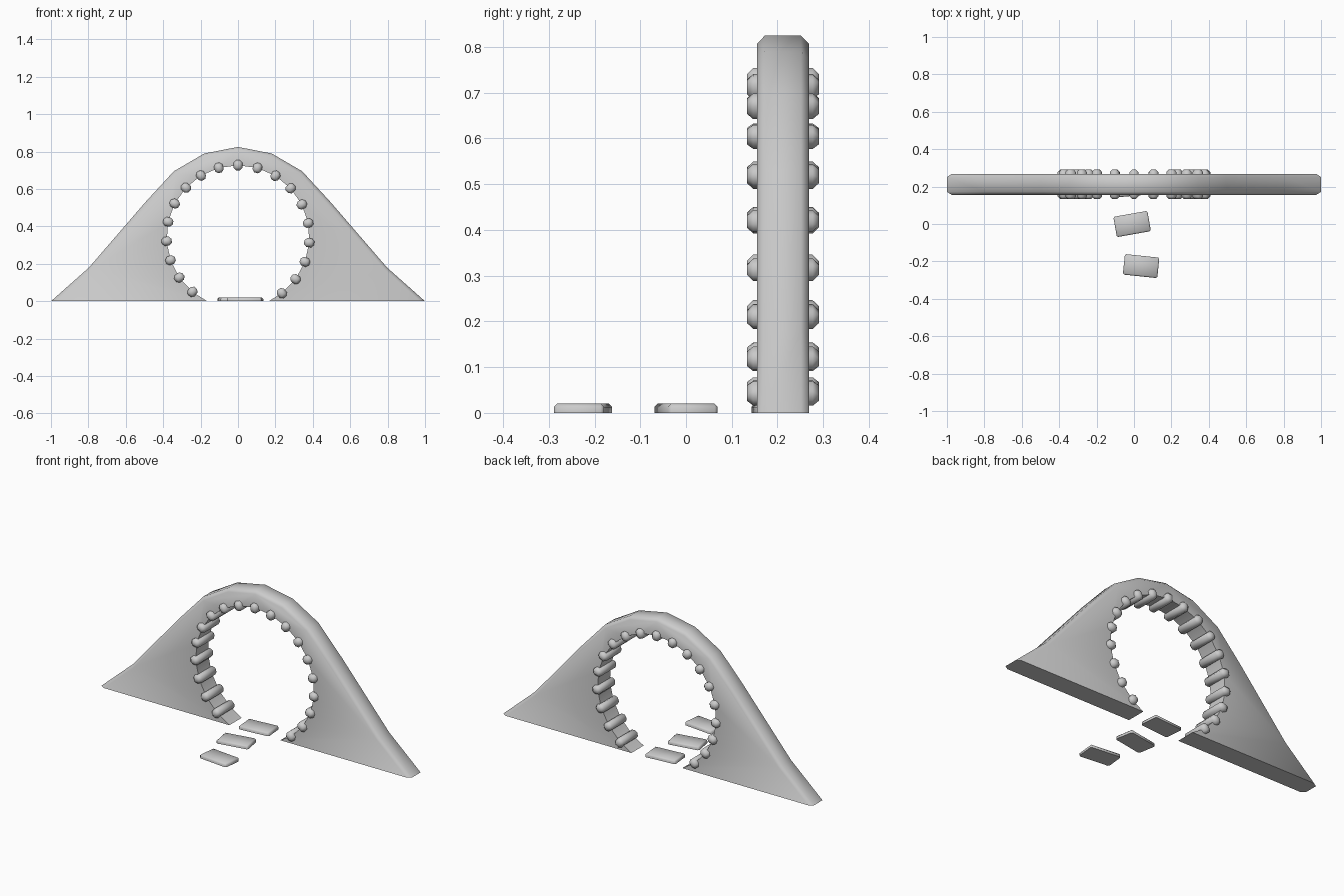
import bpy, bmesh, math
from mathutils import Matrix, Vector

cube = bpy.data.objects.get("Cube")
if cube:
    bpy.data.objects.remove(cube, do_unlink=True)

# One grey stone colour
stone = bpy.data.materials.new("grey_stone")
stone.use_nodes = True
GREY = (0.6, 0.6, 0.6, 1)
stone.diffuse_color = GREY
stone.node_tree.nodes["Principled BSDF"].inputs["Base Color"].default_value = GREY


def finish(bm, name):
    bmesh.ops.recalc_face_normals(bm, faces=bm.faces)
    mesh = bpy.data.meshes.new(name)
    bm.to_mesh(mesh)
    bm.free()
    mesh.materials.append(stone)
    obj = bpy.data.objects.new(name, mesh)
    bpy.context.collection.objects.link(obj)
    bpy.ops.object.select_all(action='DESELECT')
    obj.select_set(True)
    bpy.context.view_layer.objects.active = obj
    bpy.ops.object.shade_smooth_by_angle(angle=math.radians(50))
    return obj


def block(name, size, matrix, bevel, keep_base=False):
    """Chamfered box; keep_base leaves the edges of the underside sharp."""
    bm = bmesh.new()
    bmesh.ops.create_cube(bm, size=1, matrix=Matrix.Diagonal((*size, 1)))
    edges = [e for e in bm.edges
             if not keep_base or any(v.co.z > 0 for v in e.verts)]
    bmesh.ops.bevel(bm, geom=edges, offset=bevel, segments=1,
                    profile=0.5, affect='EDGES')
    bm.transform(matrix)
    return finish(bm, name)


WALL_Y, DEPTH = 0.212, 0.113
CENTRE_Z, RADIUS, STEP = 0.345, 0.382, 15.75


def ring_point(angle):
    a = math.radians(angle)
    return RADIUS * math.sin(a), CENTRE_Z + RADIUS * math.cos(a)


# Arch wall: sloping outer outline around a round opening
half = [(1, 0), (0.797, 0.18), (0.495, 0.53), (0.343, 0.695), (0.18, 0.79)]
outer = half + [(0, 0.825)] + [(-x, z) for x, z in reversed(half)]
foot = math.sqrt(RADIUS ** 2 - CENTRE_Z ** 2)
inner = [(-foot, 0)] + [ring_point(i * STEP) for i in range(-9, 10)] + [(foot, 0)]
bm = bmesh.new()
front = bm.faces.new([bm.verts.new((x, WALL_Y - DEPTH / 2, z))
                      for x, z in outer + inner])
ext = bmesh.ops.extrude_face_region(bm, geom=[front], use_keep_orig=True)
bmesh.ops.translate(bm, vec=(0, DEPTH, 0),
                    verts=[g for g in ext["geom"] if isinstance(g, bmesh.types.BMVert)])
bmesh.ops.recalc_face_normals(bm, faces=bm.faces)


def on_outline(v):
    return any(abs(v.co.x - x) + abs(v.co.z - z) < 1e-4 for x, z in outer)


rim = [e for e in bm.edges if all(on_outline(v) for v in e.verts)
       and abs(e.verts[0].co.y - e.verts[1].co.y) < 1e-4]
bmesh.ops.bevel(bm, geom=rim, offset=0.017, segments=1, profile=0.5, affect='EDGES')
finish(bm, "arch_wall")

# Chamfered rods lining the opening
for i in range(-9, 10):
    angle = i * (15.8 if i > 0 else 15.6)
    x, z = ring_point(angle)
    place = (Matrix.Translation((x, WALL_Y, z))
             @ Matrix.Rotation(math.radians(angle), 4, 'Y'))
    block(f"lining_rod_{i + 10}", (0.048, 0.158, 0.054), place, 0.014)

# Stepping slabs leading through the opening
for n, (x, y, turn) in enumerate([(-0.01, 0.205, 5), (-0.01, 0, 10), (0.038, -0.225, -6)]):
    place = (Matrix.Translation((x, y, 0.01))
             @ Matrix.Rotation(math.radians(turn), 4, 'Z'))
    block(f"path_slab_{n + 1}", (0.185, 0.11, 0.02), place, 0.007, keep_base=True)
